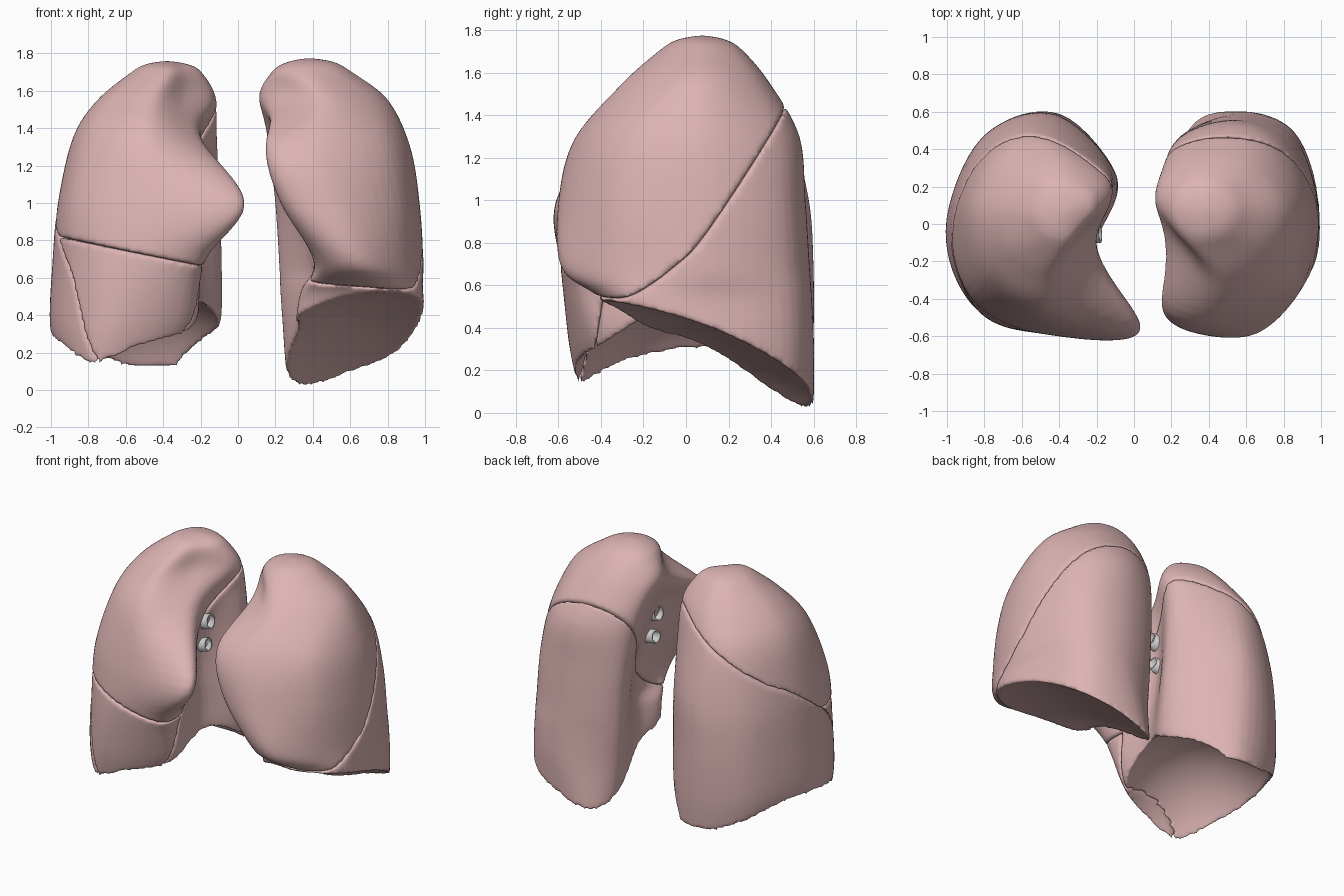
import bpy, bmesh
from mathutils import Vector, Matrix

if "Cube" in bpy.data.objects:
    bpy.data.objects.remove(bpy.data.objects["Cube"])

pink = bpy.data.materials.new("lung_tissue")
pink.diffuse_color = (0.72, 0.455, 0.455, 1)
pink.use_nodes = True
pink.node_tree.nodes["Principled BSDF"].inputs["Base Color"].default_value = pink.diffuse_color


def spline(pts, steps, closed=False):
    """Catmull-Rom samples through a list of points."""
    pts = [Vector(p) for p in pts]
    n, out = len(pts), []
    for i in range(n if closed else n - 1):
        if closed:
            a, b, c, d = (pts[(i + k) % n] for k in (-1, 0, 1, 2))
        else:
            a, b, c, d = (pts[min(max(i + k, 0), n - 1)] for k in (-1, 0, 1, 2))
        for s in range(steps):
            t = s / steps
            out.append(0.5 * (2 * b + (c - a) * t + (2 * a - 5 * b + 4 * c - d) * t ** 2
                              + (3 * b - a - 3 * c + d) * t ** 3))
    return out if closed else out + [pts[-1]]


def make_object(name, bm):
    bmesh.ops.recalc_face_normals(bm, faces=bm.faces)
    me = bpy.data.meshes.new(name)
    bm.to_mesh(me)
    bm.free()
    ob = bpy.data.objects.new(name, me)
    bpy.context.collection.objects.link(ob)
    return ob


def loft(name, sections, apex_z):
    """Skin horizontal outlines, given bottom to top, with a rounded apex."""
    rings = [[Vector((x, y, z)) for x, y in pts] for z, pts in sections]
    top = rings[-1]
    mid = sum(top, Vector()) / len(top)
    for f, g in ((0.58, 0.72), (0.05, 1.0)):
        z = mid.z + (apex_z - mid.z) * g
        rings.append([Vector((mid.x + (p.x - mid.x) * f, mid.y + (p.y - mid.y) * f, z)) for p in top])
    columns = [spline(col, 6) for col in zip(*rings)]
    bm = bmesh.new()
    rows = [[bm.verts.new(p) for p in spline(row, 7, True)] for row in zip(*columns)]
    for lo, hi in zip(rows, rows[1:]):
        for i in range(len(lo)):
            j = (i + 1) % len(lo)
            bm.faces.new((lo[i], lo[j], hi[j], hi[i]))
    bm.faces.new(rows[0])
    bm.faces.new(rows[-1])
    return make_object(name, bm)


def fissure(name, profile, x_ref, slope, skew=0):
    """Solid filling everything above a (y, z) profile, sheared along x."""
    line = [(p.x, p.y) for p in spline(profile, 5)]
    line += [(line[-1][0], 3), (line[0][0], 3)]
    bm = bmesh.new()
    ends = [[bm.verts.new((x_ref + w, y + skew * w, z + slope * w)) for y, z in line]
            for w in (-0.9, 0.9)]
    n = len(line)
    for i in range(n):
        j = (i + 1) % n
        bm.faces.new((ends[0][i], ends[0][j], ends[1][j], ends[1][i]))
    bm.faces.new(ends[0])
    bm.faces.new(ends[1])
    return make_object(name, bm)


def dome(name, centre, radii):
    bm = bmesh.new()
    bmesh.ops.create_uvsphere(bm, u_segments=72, v_segments=60, radius=1,
                              matrix=Matrix.Translation(centre) @ Matrix.Diagonal((*radii, 1)))
    return make_object(name, bm)


def lobe(name, lung, cuts):
    """Cut one lobe from a whole lung and soften its edges."""
    ob = bpy.data.objects.new(name, lung.data.copy())
    bpy.context.collection.objects.link(ob)
    for op, cutter in cuts:
        m = ob.modifiers.new("cut", 'BOOLEAN')
        m.operation, m.object, m.solver = op, cutter, 'EXACT'
    m = ob.modifiers.new("remesh", 'REMESH')
    m.mode, m.voxel_size, m.use_smooth_shade = 'VOXEL', 0.013, True
    m = ob.modifiers.new("soften", 'SMOOTH')
    m.factor, m.iterations = 0.5, 10
    bpy.context.view_layer.update()
    ev = ob.evaluated_get(bpy.context.evaluated_depsgraph_get())
    me = bpy.data.meshes.new_from_object(ev)
    ob.modifiers.clear()
    ob.data = me
    me.materials.clear()
    me.materials.append(pink)
    for p in me.polygons:
        p.use_smooth = True


# Outlines run: inner back, back, outer back, outer side, outer front, front, inner front, root hollow
left_sections = [
    (-.01, [(.27, .46), (.45, .6), (.84, .49), (.97, .1), (.93, -.18), (.7, -.27), (.37, -.18), (.31, .12)]),
    (.3, [(.25, .43), (.52, .6), (.85, .5), (1, .1), (.96, -.2), (.7, -.3), (.34, -.2), (.31, .1)]),
    (.53, [(.23, .42), (.54, .59), (.85, .49), (.98, .08), (.95, -.25), (.72, -.4), (.36, -.25), (.35, .05)]),
    (.68, [(.22, .41), (.52, .58), (.84, .48), (.99, .08), (.91, -.32), (.66, -.58), (.43, -.46), (.39, 0)]),
    (1.0, [(.2, .4), (.5, .56), (.82, .46), (.97, .08), (.87, -.35), (.52, -.59), (.23, -.5), (.34, -.04)]),
    (1.3, [(.17, .35), (.45, .53), (.75, .44), (.92, .08), (.81, -.31), (.45, -.51), (.15, -.44), (.25, -.1)]),
    (1.55, [(.15, .26), (.36, .39), (.63, .34), (.8, .1), (.72, -.14), (.46, -.3), (.25, -.13), (.12, .08)]),
    (1.7, [(.22, .2), (.36, .27), (.52, .23), (.61, .08), (.54, -.07), (.37, -.13), (.24, -.05), (.18, .08)]),
]
right_sections = [
    (.13, [(-.18, .3), (-.4, .58), (-.76, .46), (-.95, .02), (-.89, -.35), (-.72, -.51), (-.42, -.4), (-.3, -.05)]),
    (.35, [(-.1, .25), (-.4, .59), (-.8, .47), (-1, .03), (-.93, -.34), (-.68, -.55), (-.28, -.45), (-.2, -.1)]),
    (.68, [(-.09, .25), (-.42, .59), (-.8, .47), (-.99, .03), (-.89, -.38), (-.6, -.57), (-.2, -.53), (-.22, -.1)]),
    (1.0, [(-.1, .25), (-.42, .57), (-.78, .45), (-.96, .05), (-.86, -.38), (-.45, -.57), (.04, -.57), (-.25, -.12)]),
    (1.35, [(-.12, .26), (-.44, .48), (-.71, .4), (-.88, .08), (-.79, -.28), (-.48, -.45), (-.22, -.28), (-.2, 0)]),
    (1.55, [(-.15, .25), (-.4, .38), (-.62, .3), (-.75, .08), (-.69, -.16), (-.46, -.28), (-.28, -.08), (-.13, .1)]),
    (1.7, [(-.22, .18), (-.37, .25), (-.5, .21), (-.57, .06), (-.51, -.08), (-.38, -.12), (-.28, -.02), (-.2, .08)]),
]
left = loft("left_whole", left_sections, 1.775)
right = loft("right_whole", right_sections, 1.76)

# Cutters: hollow bases and the fissures between lobes
left_base = dome("left_base_cutter", (.82, -.5, -1.0), (1.4, 1.6, 1.53))
right_base = dome("right_base_cutter", (-.5, 0, -.2), (.65, .62, .76))
left_oblique = fissure("left_oblique_cutter", [
    (.9, 2.1), (.47, 1.43), (.1, .88), (-.05, .72), (-.25, .58), (-.4, .56), (-.57, .61), (-.9, .66)], .6, -.08)
right_oblique = fissure("right_oblique_cutter", [
    (1.1, 1.55), (.43, 1.32), (.2, 1.25), (-.03, 1.1), (-.2, .96), (-.34, .76), (-.42, .47), (-.47, .25),
    (-.6, -.5), (-1.3, -2.2)], -.6, .65, .2)
right_level = fissure("right_level_cutter", [(.9, .73), (0, .74), (-.9, .73)], -.55, -.2)

# Lobes
I, D = 'INTERSECT', 'DIFFERENCE'
lobe("left_upper_lobe", left, [(D, left_base), (I, left_oblique)])
lobe("left_lower_lobe", left, [(D, left_base), (D, left_oblique)])
lobe("right_upper_lobe", right, [(D, right_base), (I, right_oblique), (I, right_level)])
lobe("right_middle_lobe", right, [(D, right_base), (I, right_oblique), (D, right_level)])
lobe("right_lower_lobe", right, [(D, right_base), (D, right_oblique)])

for ob in (left, right, left_base, right_base, left_oblique, right_oblique, right_level):
    bpy.data.objects.remove(ob)


# Short open airway and vessel stubs at the lung roots
def stub(name, start, end, radius):
    axis = Vector(end) - Vector(start)
    bm = bmesh.new()
    bmesh.ops.create_cone(bm, cap_ends=False, segments=20, radius1=radius * 1.15, radius2=radius,
                          depth=axis.length,
                          matrix=Matrix.Translation((Vector(start) + Vector(end)) / 2)
                          @ axis.to_track_quat('Z', 'Y').to_matrix().to_4x4())
    ob = make_object(name, bm)
    ob.modifiers.new("wall", 'SOLIDIFY').thickness = 0.01
    for p in ob.data.polygons:
        p.use_smooth = True


for side, s, inset in (("left", 1, .07), ("right", -1, 0)):
    stub(side + "_airway", (s * (.34 + inset), -.06, 1.19), (s * (.18 + inset), -.05, 1.22), .05)
    stub(side + "_vessel", (s * (.36 + inset), -.06, 1.02), (s * (.2 + inset), -.05, 1.05), .045)
